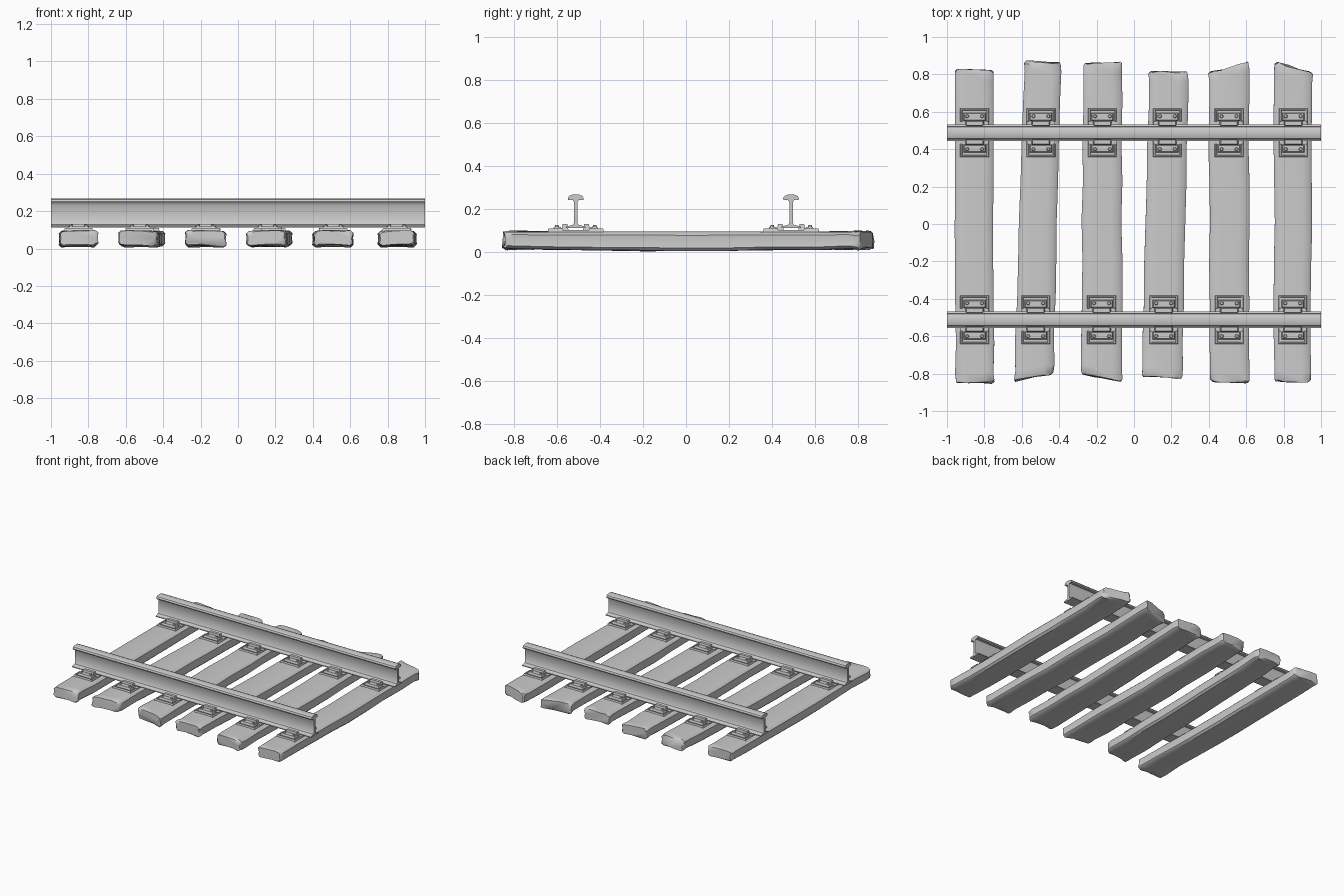
import bpy, bmesh, math, random
from mathutils import Matrix

random.seed(4)
cube = bpy.data.objects.get("Cube")
if cube:
    bpy.data.objects.remove(cube, do_unlink=True)

grey = bpy.data.materials.new("plain grey")
grey.use_nodes = True
grey.diffuse_color = (0.6, 0.6, 0.6, 1)
grey.node_tree.nodes["Principled BSDF"].inputs["Base Color"].default_value = (0.6, 0.6, 0.6, 1)


def finish(bm, name, angle=35):
    bmesh.ops.recalc_face_normals(bm, faces=bm.faces)
    mesh = bpy.data.meshes.new(name)
    bm.to_mesh(mesh)
    bm.free()
    mesh.materials.append(grey)
    ob = bpy.data.objects.new(name, mesh)
    bpy.context.collection.objects.link(ob)
    bpy.ops.object.select_all(action="DESELECT")
    ob.select_set(True)
    bpy.context.view_layer.objects.active = ob
    bpy.ops.object.shade_smooth_by_angle(angle=math.radians(angle))
    return ob


def loft(bm, rings):
    rings = [[bm.verts.new(p) for p in ring] for ring in rings]
    n = len(rings[0])
    for a, b in zip(rings, rings[1:]):
        for i in range(n):
            bm.faces.new((a[i], a[(i + 1) % n], b[(i + 1) % n], b[i]))
    bm.faces.new(rings[0])
    bm.faces.new(rings[-1])


def block(bm, x, y, z0, z1, w, d, taper=0.0):
    """Box with its top pulled in by taper."""
    rings = []
    for z, t in ((z0, 0), (z1, taper)):
        a, b = w / 2 - t, d / 2 - t
        rings.append([(x + i * a, y + j * b, z) for i, j in ((-1, -1), (1, -1), (1, 1), (-1, 1))])
    loft(bm, rings)


def mix(a, b, t):
    return a + (b - a) * t


# Sleepers: (left, right) x at the front and back, then y of each end's corners
SLEEPERS = [
    ((-0.955, -0.75), (-0.955, -0.75), (-0.845, -0.85), (0.825, 0.82)),
    ((-0.64, -0.43), (-0.585, -0.39), (-0.84, -0.80), (0.87, 0.86)),
    ((-0.285, -0.065), (-0.27, -0.065), (-0.80, -0.845), (0.855, 0.865)),
    ((0.045, 0.26), (0.08, 0.29), (-0.815, -0.825), (0.815, 0.81)),
    ((0.405, 0.615), (0.40, 0.615), (-0.84, -0.85), (0.81, 0.865)),
    ((0.75, 0.945), (0.75, 0.955), (-0.84, -0.845), (0.865, 0.81)),
]
SECTION = [(0.07, 0), (0.35, 0.03), (0.65, 0.03), (0.93, 0), (1, 0.15), (0.985, 0.5),
           (1, 0.8), (0.93, 0.95), (0.75, 1), (0.25, 1), (0.07, 0.95), (0, 0.8),
           (0.015, 0.5), (0, 0.15)]


def sleeper(name, front, back, yf, yb):
    rings = []
    stations = [0, 0.006, 0.03] + [i / 8 for i in range(1, 8)] + [0.97, 0.994, 1]
    rag_f, rag_b = ([random.uniform(-0.006, 0.006) for _ in SECTION] for _ in "fb")
    for t in stations:
        low = 0.004 + 0.012 * abs(2 * t - 1) + random.uniform(-0.003, 0.003)
        tip = t in (0, 1)
        inset = 0.08 if tip else 0
        jog = random.uniform(-0.004, 0.004)
        tilt = random.uniform(-0.007, 0.007) * (abs(2 * t - 1) > 0.8)
        ring = []
        for k, (u, v) in enumerate(SECTION):
            u, v = mix(u, 0.5, inset), mix(v, 0.5, inset)
            x = mix(mix(front[0], front[1], u), mix(back[0], back[1], u), t) + jog
            y = mix(mix(yf[0], yf[1], u) + rag_f[k], mix(yb[0], yb[1], u) + rag_b[k], t)
            ring.append((x, y, max(0, mix(low, 0.097, v) + tilt * (u - 0.5) * 2)))
        rings.append(ring)
    bm = bmesh.new()
    loft(bm, rings)
    finish(bm, name, 45)


for i, (front, back, yf, yb) in enumerate(SLEEPERS):
    sleeper(f"sleeper_{i + 1}", front, back, yf, yb)

# Rails: half profile mirrored, foot to head
HALF = [(0.045, 0.113), (0.045, 0.119), (0.014, 0.127), (0.008, 0.136), (0.008, 0.233),
        (0.014, 0.242), (0.035, 0.242), (0.037, 0.25), (0.031, 0.261), (0.016, 0.267)]
RAILS = {"front_rail": -0.512, "back_rail": 0.488}
for name, yc in RAILS.items():
    profile = HALF + [(-a, z) for a, z in reversed(HALF)]
    bm = bmesh.new()
    loft(bm, [[(x, yc + a, z) for a, z in profile] for x in (-1, 1)])
    finish(bm, name)


# Fastenings: base plate with a raised rim, clips and bolts on both sides of the rail
def fastening(name, x, yc):
    bm = bmesh.new()
    block(bm, x, yc, 0.088, 0.102, 0.155, 0.262, 0.003)
    for s in (-1, 1):
        block(bm, x, yc + s * 0.124, 0.1, 0.109, 0.15, 0.013, 0.003)
        for e in (-1, 1):
            block(bm, x + e * 0.07, yc + s * 0.094, 0.1, 0.109, 0.013, 0.07, 0.003)
        block(bm, x, yc + s * 0.085, 0.1, 0.117, 0.122, 0.045, 0.006)
        block(bm, x, yc + s * 0.05, 0.1, 0.13, 0.1, 0.034, 0.006)
        for e in (-1, 1):
            bmesh.ops.create_cone(bm, cap_ends=True, segments=8, radius1=0.011, radius2=0.007,
                                  depth=0.012,
                                  matrix=Matrix.Translation((x + e * 0.04, yc + s * 0.088, 0.121)))
    finish(bm, name, 30)


for i, (front, back, yf, yb) in enumerate(SLEEPERS):
    for name, yc in RAILS.items():
        t = (yc + 0.84) / 1.68
        x = mix(sum(front), sum(back), t) / 2
        fastening(f"{name}_fastening_{i + 1}", x, yc)
